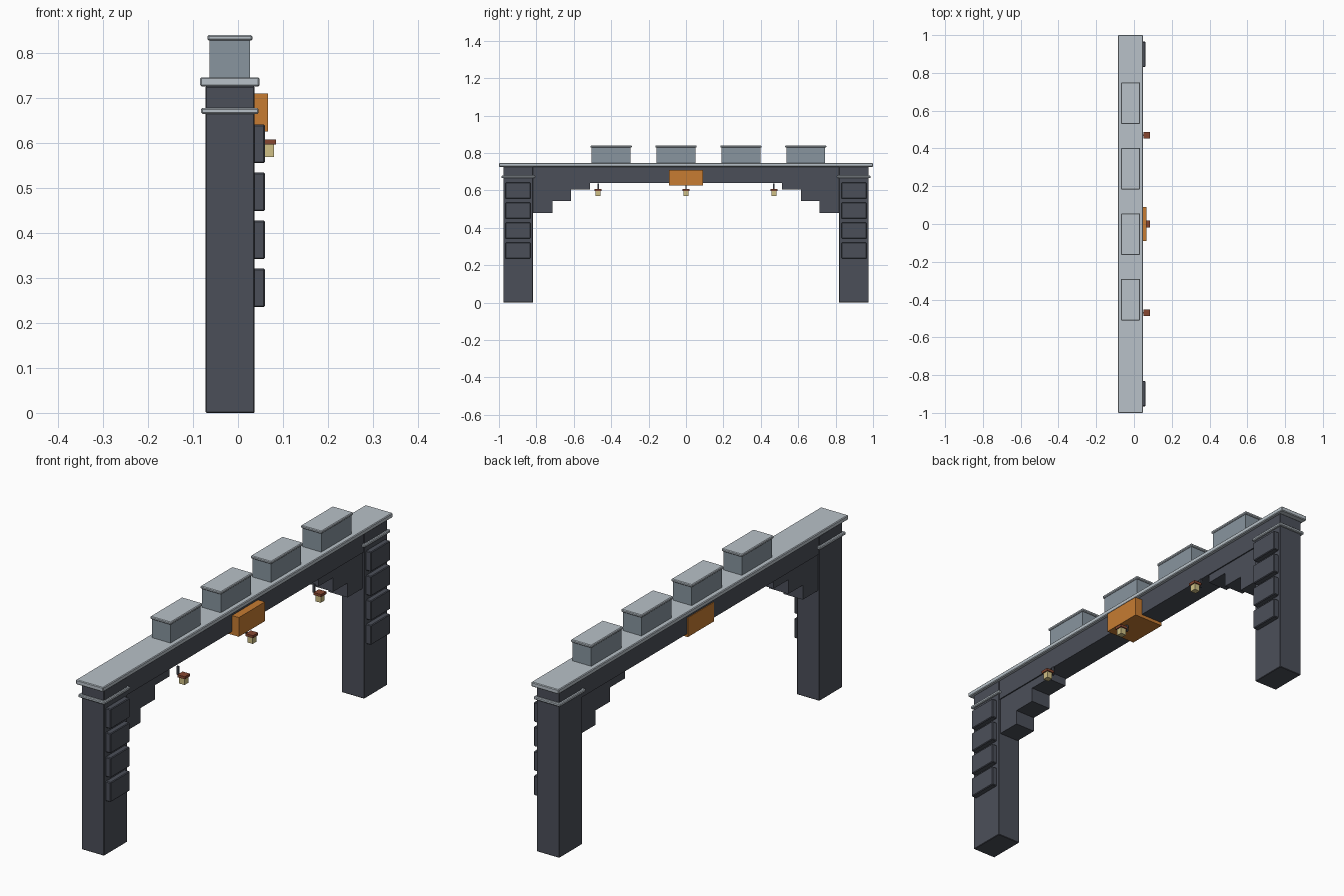
import bpy, bmesh

if "Cube" in bpy.data.objects:
    bpy.data.objects.remove(bpy.data.objects["Cube"])


def material(name, rgb):
    def lin(c):
        c /= 255
        return c / 12.92 if c <= 0.04045 else ((c + 0.055) / 1.055) ** 2.4
    m = bpy.data.materials.new(name)
    m.diffuse_color = (*[lin(c) for c in rgb], 1)
    m.use_nodes = True
    m.node_tree.nodes["Principled BSDF"].inputs["Base Color"].default_value = m.diffuse_color
    return m


DARK = material("dark_stone", (75, 79, 89))
LIGHT = material("pale_trim", (184, 193, 200))
MID = material("grey_stone", (136, 149, 159))
ORANGE = material("orange_plaque", (199, 124, 50))
BROWN = material("lantern_roof_brown", (134, 70, 48))
CREAM = material("lantern_cream", (208, 192, 134))


def box(name, x, y, z, mat, bevel=0.0):
    """Box from (min, max) pairs, with optional softened edges."""
    bm = bmesh.new()
    bmesh.ops.create_cube(bm, size=1)
    for v in bm.verts:
        for i, (lo, hi) in enumerate((x, y, z)):
            v.co[i] = lo if v.co[i] < 0 else hi
    me = bpy.data.meshes.new(name)
    bm.to_mesh(me)
    bm.free()
    me.materials.append(mat)
    ob = bpy.data.objects.new(name, me)
    bpy.context.collection.objects.link(ob)
    if bevel:
        b = ob.modifiers.new("soft_edges", "BEVEL")
        b.width = bevel
        b.segments = 1
    return ob


def side_range(s, a, b):
    return tuple(sorted((s * a, s * b)))


# Crossbeam with its coping
box("beam", (-0.069, 0.034), (-0.975, 0.975), (0.64, 0.728), DARK)
box("coping", (-0.084, 0.048), (-1, 1), (0.726, 0.746), LIGHT, 0.003)

# Pillars with collar, raised panels and stepped corbel
for s, side in ((-1, "front"), (1, "back")):
    box(side + "_pillar", (-0.072, 0.037), side_range(s, 0.818, 0.977),
        (0, 0.726), DARK, 0.002)
    box(side + "_collar", (-0.082, 0.046), side_range(s, 0.808, 0.987),
        (0.665, 0.678), LIGHT, 0.003)
    for i in range(4):
        z = 0.235 + i * 0.1067
        box(f"{side}_panel_{i + 1}", (0.03, 0.06), side_range(s, 0.832, 0.965),
            (z, z + 0.086), DARK, 0.003)
    steps = ((0.82, 0.715, 0.48), (0.715, 0.615, 0.543), (0.615, 0.513, 0.605))
    for i, (a, b, z) in enumerate(steps):
        box(f"{side}_corbel_{i + 1}", (-0.064, 0.029), side_range(s, a, b),
            (z, 0.642), DARK)

# Merlons with caps
for i in range(4):
    y = -0.4 + i * 0.3467
    box(f"merlon_{i + 1}", (-0.063, 0.027), (y - 0.104, y + 0.104),
        (0.744, 0.83), MID)
    box(f"merlon_cap_{i + 1}", (-0.068, 0.032), (y - 0.11, y + 0.11),
        (0.828, 0.84), LIGHT, 0.003)

# Central plaque, running through the beam
box("plaque", (-0.072, 0.067), (-0.09, 0.09), (0.626, 0.71), ORANGE)

# Hanging lanterns
for i, y in enumerate((-0.47, 0, 0.47)):
    box(f"lantern_stem_{i + 1}", (0.034, 0.043), (y - 0.004, y + 0.004),
        (0.6, 0.636), DARK)
    box(f"lantern_arm_{i + 1}", (0.034, 0.067), (y - 0.004, y + 0.004),
        (0.599, 0.605), DARK)
    box(f"lantern_roof_{i + 1}", (0.049, 0.085), (y - 0.018, y + 0.018),
        (0.597, 0.608), BROWN)
    box(f"lantern_body_{i + 1}", (0.054, 0.08), (y - 0.013, y + 0.013),
        (0.569, 0.598), CREAM)
